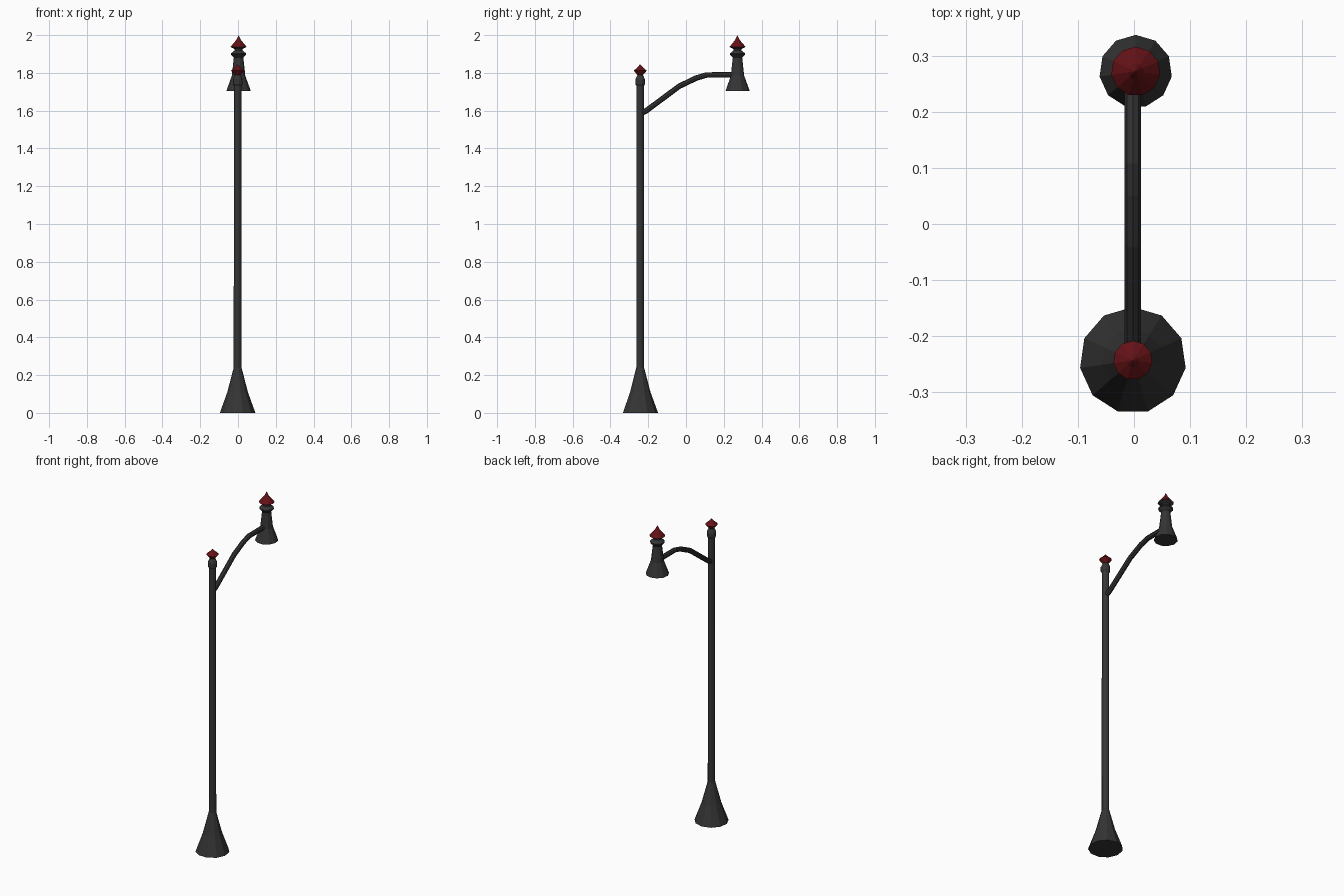
import bpy, bmesh
from math import sin, cos, pi

if "Cube" in bpy.data.objects:
    bpy.data.objects.remove(bpy.data.objects["Cube"])

SIDES = 11


def material(name, color):
    m = bpy.data.materials.new(name)
    m.diffuse_color = color
    m.use_nodes = True
    m.node_tree.nodes["Principled BSDF"].inputs["Base Color"].default_value = m.diffuse_color
    return m


iron = material("dark_iron", (0.035, 0.035, 0.035, 1))
red = material("dark_red", (0.13, 0.006, 0.008, 1))


def lathe(name, center, profile, mat):
    """Faceted turned part from (radius, z) points, one corner towards +y."""
    bm = bmesh.new()
    rings = []
    for r, z in profile:
        n = SIDES if r > 0 else 1
        rings.append([bm.verts.new((r * sin(2 * pi * i / SIDES), r * cos(2 * pi * i / SIDES), z))
                      for i in range(n)])
    for a, b in zip(rings, rings[1:]):
        for i in range(SIDES):
            j = (i + 1) % SIDES
            corners = [a[i % len(a)], a[j % len(a)], b[j % len(b)], b[i % len(b)]]
            bm.faces.new(list(dict.fromkeys(corners)))
    for ring in (rings[0], rings[-1]):
        if len(ring) > 1:
            bm.faces.new(ring)
    bmesh.ops.recalc_face_normals(bm, faces=bm.faces)
    mesh = bpy.data.meshes.new(name)
    bm.to_mesh(mesh)
    bm.free()
    mesh.materials.append(mat)
    ob = bpy.data.objects.new(name, mesh)
    ob.location = (*center, 0)
    bpy.context.collection.objects.link(ob)
    return ob


POLE = (-0.002, -0.243)
LAMP = (0.003, 0.272)

# Post with flared foot, and knob on top
lathe("post", POLE, [(0.095, 0), (0.055, 0.11), (0.021, 0.24), (0.02, 1.735)], iron)
lathe("post_knob", POLE, [(0.02, 1.73), (0.026, 1.74), (0.026, 1.765),
                          (0.017, 1.785), (0.012, 1.79)], iron)
lathe("post_finial", POLE, [(0.012, 1.785), (0.035, 1.812), (0.012, 1.832), (0, 1.846)], red)

# Lamp head: bell shade, collar ring, neck
lathe("lamp_shade", LAMP, [(0.065, 1.705), (0.036, 1.785), (0.025, 1.885)], iron)
lathe("lamp_collar", LAMP, [(0.025, 1.88), (0.041, 1.897), (0.041, 1.903),
                            (0.022, 1.918), (0.022, 1.93)], iron)
lathe("lamp_rim", LAMP, [(0.022, 1.927), (0.042, 1.937)], iron)
lathe("lamp_cap", LAMP, [(0.044, 1.937), (0.014, 1.972), (0, 2.0)], red)

# Bent arm joining post and lamp
curve = bpy.data.curves.new("arm", "CURVE")
curve.dimensions = "3D"
curve.bevel_depth = 0.0145
curve.bevel_resolution = 2
curve.use_fill_caps = True
path = [(-0.24, 1.585), (-0.21, 1.6), (-0.035, 1.73), (0.055, 1.773), (0.11, 1.789), (0.27, 1.789)]
spline = curve.splines.new("POLY")
spline.points.add(len(path) - 1)
for p, (y, z) in zip(spline.points, path):
    p.co = (-0.002, y, z, 1)
spline.use_smooth = False
curve.materials.append(iron)
bpy.context.collection.objects.link(bpy.data.objects.new("arm", curve))
